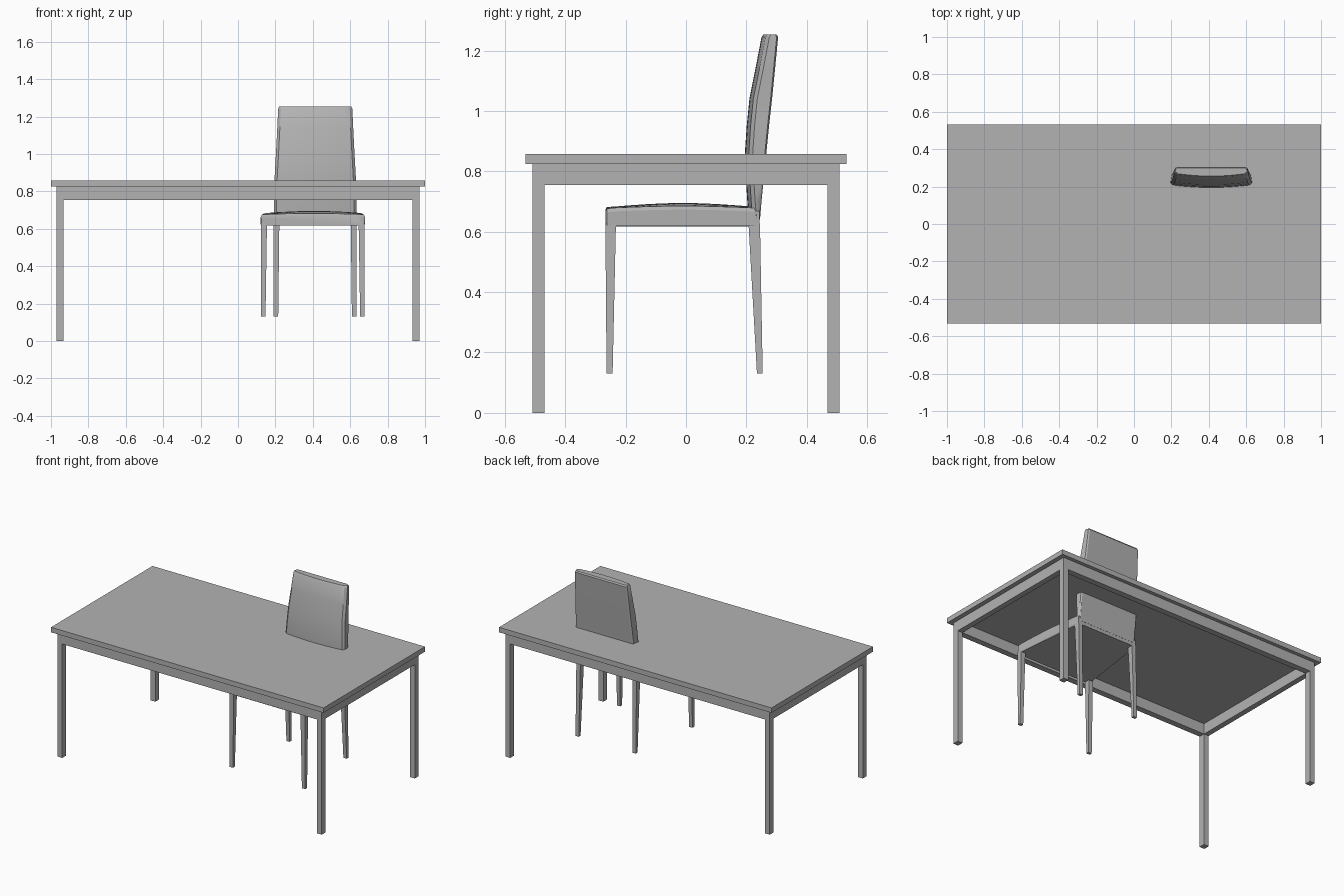
import bpy, bmesh, math

old = bpy.data.objects.get("Cube")
if old:
    bpy.data.objects.remove(old, do_unlink=True)

GREY = (0.45, 0.45, 0.45, 1)
mat = bpy.data.materials.new("plain_grey")
mat.use_nodes = True
mat.diffuse_color = GREY
mat.node_tree.nodes["Principled BSDF"].inputs["Base Color"].default_value = GREY


def finish(name, bm, smooth=False):
    bmesh.ops.recalc_face_normals(bm, faces=bm.faces)
    mesh = bpy.data.meshes.new(name)
    bm.to_mesh(mesh)
    bm.free()
    mesh.materials.append(mat)
    obj = bpy.data.objects.new(name, mesh)
    bpy.context.collection.objects.link(obj)
    if smooth:
        bpy.ops.object.select_all(action="DESELECT")
        obj.select_set(True)
        bpy.context.view_layer.objects.active = obj
        bpy.ops.object.shade_smooth_by_angle(angle=math.radians(30))
    return obj


def loft(name, rings, smooth=False):
    """Skin equal-length closed rings and cap both ends."""
    bm = bmesh.new()
    loops = [[bm.verts.new(p) for p in ring] for ring in rings]
    n = len(loops[0])
    for a, b in zip(loops, loops[1:]):
        for i in range(n):
            j = (i + 1) % n
            bm.faces.new((a[i], a[j], b[j], b[i]))
    bm.faces.new(loops[0])
    bm.faces.new(loops[-1])
    return finish(name, bm, smooth)


def rect(x0, x1, y0, y1, z):
    return [(x0, y0, z), (x1, y0, z), (x1, y1, z), (x0, y1, z)]


def box(name, x0, x1, y0, y1, z0, z1):
    return loft(name, [rect(x0, x1, y0, y1, z0), rect(x0, x1, y0, y1, z1)])


# Table: top, four legs, apron rails flush with the legs
TX, TY, LX, LY = 0.97, 0.508, 0.036, 0.04
RAIL, UNDER = 0.755, 0.825
box("table_top", -1, 1, -0.532, 0.532, UNDER, 0.858)
for sx, side in ((-1, "right"), (1, "left")):
    xs = sorted((sx * TX, sx * (TX - LX)))
    box(f"table_rail_{side}", *xs, LY - TY, TY - LY, RAIL, UNDER)
    for sy, end in ((-1, "front"), (1, "back")):
        ys = sorted((sy * TY, sy * (TY - LY)))
        box(f"table_leg_{end}_{side}", *xs, *ys, 0, UNDER)
for sy, end in ((-1, "front"), (1, "back")):
    ys = sorted((sy * TY, sy * (TY - LY)))
    box(f"table_rail_{end}", LX - TX, TX - LX, *ys, RAIL, UNDER)


# Chair: plan centre and half width vary slightly from front to back
def centre(y):
    return 0.4 + 0.024 * (y + 0.26)


SEAT_Z = 0.617

# Crowned seat cushion, lofted from front to back
def seat_ring(y, top, crown, inset=0.0):
    w = 0.279 - 0.115 * (y + 0.267) - inset
    c = centre(y)
    ring = [(c - w + 0.004, y, SEAT_Z), (c + w - 0.004, y, SEAT_Z),
            (c + w, y, SEAT_Z + 0.006), (c + w, y, top - 0.012)]
    for k in range(6, -7, -1):
        u = k / 6
        x = u * (w - 0.007)
        ring.append((c + x, y, top + crown * (1 - u * u)))
    ring += [(c - w, y, top - 0.012), (c - w, y, SEAT_Z + 0.006)]
    return ring


rings = [seat_ring(-0.267, 0.668, 0.004, 0.006), seat_ring(-0.262, 0.676, 0.006)]
for i in range(9):
    t = i / 8
    y = -0.24 + 0.46 * t
    rings.append(seat_ring(y, 0.679 + 0.006 * math.sin(math.pi * t), 0.004 + 0.006 * math.sin(math.pi * t)))
rings.append(seat_ring(0.244, 0.675, 0.004))
loft("chair_seat", rings, True)


# Leaning backrest: rings stacked upward, front face bowed forward
def back_ring(z, front, rear, w, inset=0.0):
    c = 0.413
    w -= inset
    f, r = front + inset, rear - inset
    ring = []
    for k in range(-6, 7):
        u = k / 6
        ring.append((c + u * (w - 0.014), f + 0.013 * u * u, z))
    ring += [(c + w, f + 0.026, z), (c + w - 0.006, r - 0.005, z), (c + w - 0.014, r, z),
             (c - w + 0.014, r, z), (c - w + 0.006, r - 0.005, z), (c - w, f + 0.026, z)]
    return ring


profile = [(0.64, 0.208, 0.245, 0.221), (0.7, 0.203, 0.25, 0.22),
           (0.78, 0.198, 0.258, 0.22), (0.86, 0.195, 0.266, 0.218),
           (0.95, 0.201, 0.275, 0.213), (1.04, 0.21, 0.285, 0.208),
           (1.14, 0.23, 0.295, 0.203), (1.244, 0.25, 0.305, 0.198)]
rings = [back_ring(*p) for p in profile]
rings.append(back_ring(1.253, 0.251, 0.305, 0.198, 0.005))
loft("chair_backrest", rings, True)

# Tapered chair legs, each thinner at the foot
FOOT = 0.13
for s, side in ((-1, "right"), (1, "left")):
    def leg(name, c, outer, thick, y_top, y_foot):
        rings = []
        for z, t, ys in ((FOOT, 0.024, y_foot), (SEAT_Z + 0.01, thick, y_top)):
            a, b = sorted((c + s * outer, c + s * (outer - t)))
            rings.append(rect(a, b, *ys, z))
        loft(f"chair_{name}_leg_{side}", rings)

    leg("front", 0.4, 0.277, 0.032, (-0.267, -0.232), (-0.263, -0.243))
    leg("back", 0.412, 0.221, 0.03, (0.207, 0.245), (0.235, 0.254))
